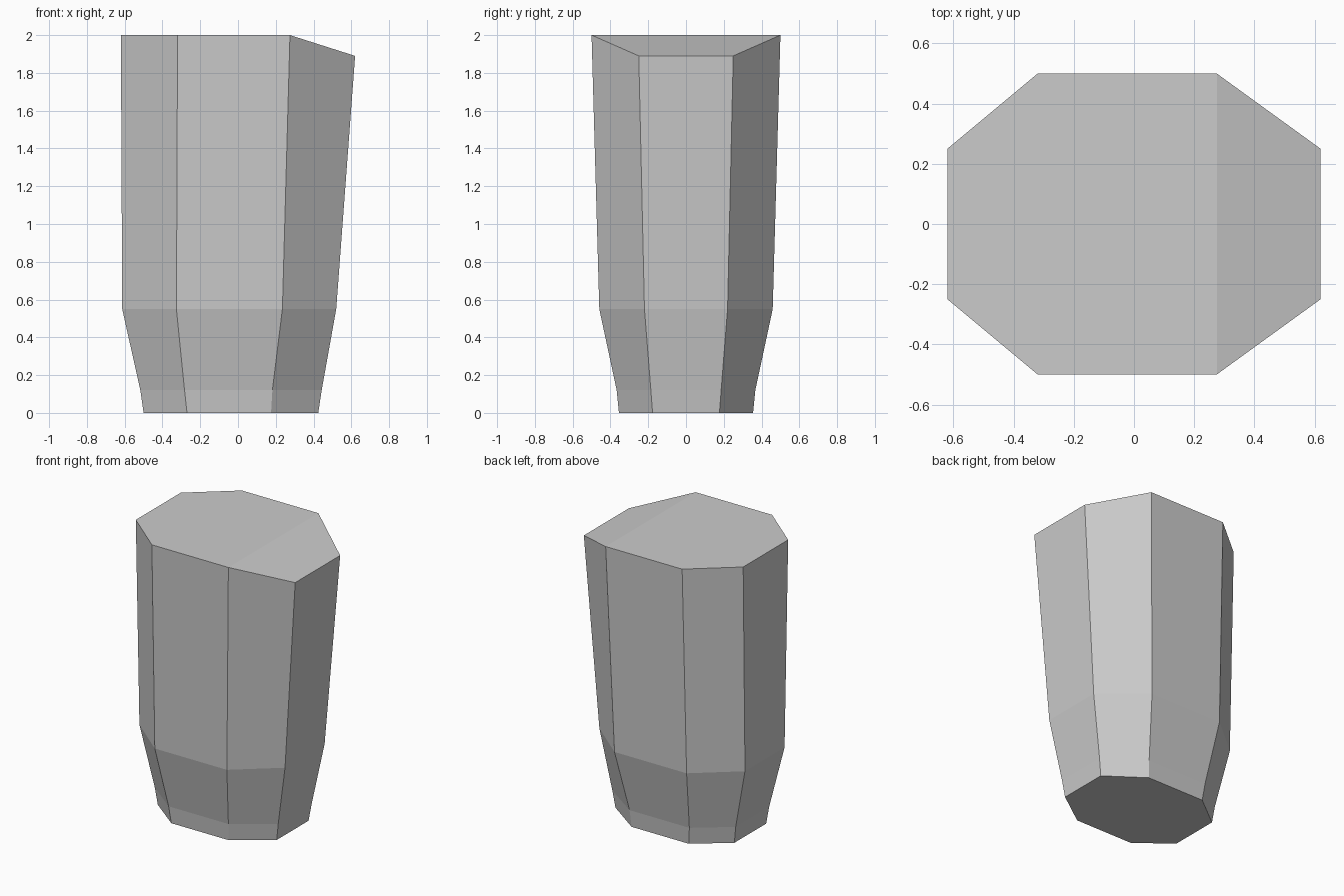
import bpy, bmesh

if "Cube" in bpy.data.objects:
    bpy.data.objects.remove(bpy.data.objects["Cube"])

# Ring levels: z, left x, left corner x, right corner x, right x, side y, end y
LEVELS = [
    (0.00, -0.50, -0.27, 0.175, 0.425, 0.355, 0.177),
    (0.12, -0.517, -0.283, 0.182, 0.443, 0.367, 0.186),
    (0.55, -0.613, -0.326, 0.235, 0.52, 0.459, 0.22),
    (2.00, -0.62, -0.32, 0.275, 0.62, 0.50, 0.25),
]
RIGHT_TOP = 1.89  # the right end of the top is cut lower

bm = bmesh.new()


def ring(z, xl, xa, xb, xr, ys, ye):
    zr = RIGHT_TOP if z == 2.0 else z
    pts = [(xl, -ye, z), (xa, -ys, z), (xb, -ys, z), (xr, -ye, zr),
           (xr, ye, zr), (xb, ys, z), (xa, ys, z), (xl, ye, z)]
    return [bm.verts.new(p) for p in pts]


# Eight-sided tapered wall
rings = [ring(*level) for level in LEVELS]
for low, high in zip(rings, rings[1:]):
    for i in range(8):
        j = (i + 1) % 8
        bm.faces.new((low[i], low[j], high[j], high[i]))

# Base, flat top and sloping right part of the top
bm.faces.new(rings[0][::-1])
t = rings[-1]
bm.faces.new((t[0], t[1], t[2], t[5], t[6], t[7]))
bm.faces.new((t[2], t[3], t[4], t[5]))
bmesh.ops.recalc_face_normals(bm, faces=bm.faces[:])

mesh = bpy.data.meshes.new("faceted_pillar")
bm.to_mesh(mesh)
bm.free()
pillar = bpy.data.objects.new("faceted_pillar", mesh)
bpy.context.collection.objects.link(pillar)
